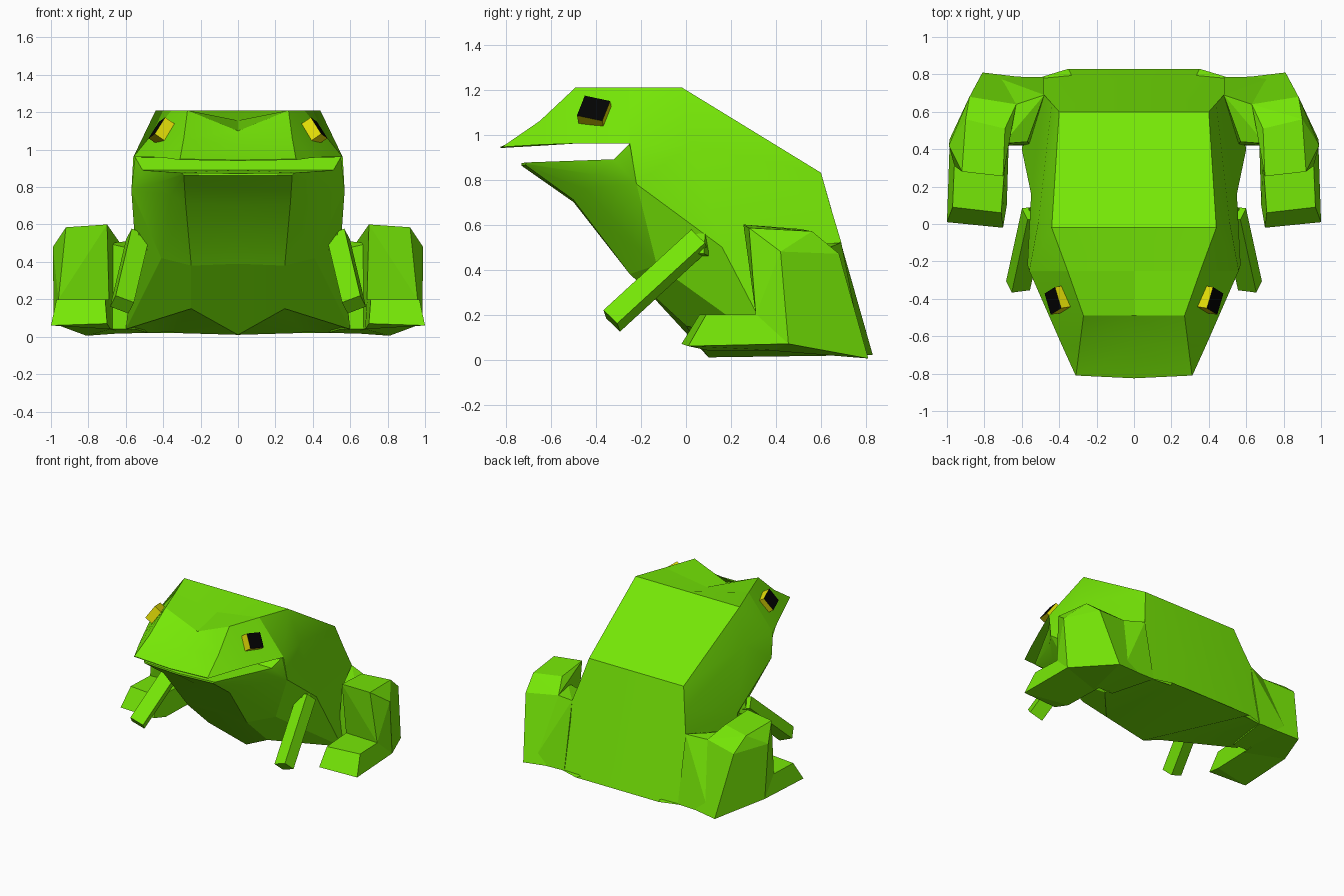
import bpy, bmesh, math
from mathutils import Vector, Matrix

if "Cube" in bpy.data.objects:
    bpy.data.objects.remove(bpy.data.objects["Cube"])


def material(name, rgb):
    m = bpy.data.materials.new(name)
    m.diffuse_color = (*rgb, 1)
    m.use_nodes = True
    m.node_tree.nodes["Principled BSDF"].inputs["Base Color"].default_value = m.diffuse_color
    return m


GREEN = material("skin_green", (0.18, 0.80, 0.002))
YELLOW = material("eye_yellow", (0.80, 0.76, 0.002))
BLACK = material("pupil_black", (0.001, 0.001, 0.001))


def finish(bm, name, mats, smooth=False):
    """Mirror across x = 0 and make the object."""
    bmesh.ops.mirror(bm, geom=bm.verts[:] + bm.edges[:] + bm.faces[:],
                     axis='X', merge_dist=0.001)
    bmesh.ops.recalc_face_normals(bm, faces=bm.faces[:])
    me = bpy.data.meshes.new(name)
    bm.to_mesh(me)
    bm.free()
    ob = bpy.data.objects.new(name, me)
    bpy.context.collection.objects.link(ob)
    for m in mats:
        me.materials.append(m)
    if smooth:
        bpy.context.view_layer.objects.active = ob
        ob.select_set(True)
        bpy.ops.object.shade_smooth_by_angle(angle=math.radians(28))
        ob.select_set(False)
    return ob


def half_loft(name, sections):
    """Skin half cross-sections that start and end on the centre line."""
    bm = bmesh.new()
    rows = [[bm.verts.new(p) for p in s] for s in sections]
    for a, b in zip(rows, rows[1:]):
        for i in range(len(a) - 1):
            bm.faces.new((a[i], a[i + 1], b[i + 1], b[i]))
    bm.faces.new(rows[0])
    bm.faces.new(rows[-1])
    return finish(bm, name, [GREEN], True)


def hull(name, points):
    bm = bmesh.new()
    for p in points:
        bm.verts.new(p)
    bmesh.ops.convex_hull(bm, input=bm.verts[:])
    loose = [v for v in bm.verts if not v.link_faces]
    bmesh.ops.delete(bm, geom=loose, context='VERTS')
    bmesh.ops.dissolve_limit(bm, angle_limit=math.radians(7),
                             verts=bm.verts[:], edges=bm.edges[:])
    return finish(bm, name, [GREEN])


def beam(name, p, q, w, h, roll=0):
    """Square bar from p to q, turned about its axis."""
    p, q = Vector(p), Vector(q)
    d = (q - p).normalized()
    u = d.cross(Vector((0, 0, 1))).normalized()
    u = Matrix.Rotation(math.radians(roll), 3, d) @ u
    v = d.cross(u) * h / 2
    u = u * w / 2
    return hull(name, [e + a * u + b * v for e in (p, q) for a in (-1, 1) for b in (-1, 1)])


# Trunk: rump, shoulders, throat
half_loft("body", [
    [(0, .6, .83), (.40, .6, .83), (.44, .645, .67), (.48, .69, .52),
     (.53, .775, .02), (.35, .83, .02), (0, .83, .02)],
    [(0, -.02, 1.21), (.44, -.02, 1.21), (.51, .02, .95), (.55, .16, .5),
     (.60, .40, .04), (.25, 0, .15), (0, .1, .01)],
    [(0, -.25, 1.156), (.355, -.25, 1.21), (.56, -.25, .96), (.57, -.22, .78),
     (.41, -.13, .42), (.25, -.25, .38), (0, -.25, .39)]])

# Upper head with the dip between the brows
half_loft("head", [
    [(0, -.25, 1.156), (.355, -.25, 1.21), (.56, -.25, .96), (0, -.25, .96)],
    [(0, -.49, 1.10), (.27, -.49, 1.21), (.455, -.49, .96), (0, -.49, .96)],
    [(0, -.65, 1.02), (.29, -.65, 1.06), (.385, -.65, .955), (0, -.65, .95)],
    [(0, -.825, .945), (.31, -.81, .95), (.312, -.81, .945), (0, -.825, .94)]])

# Lower jaw
half_loft("lower_jaw", [
    [(0, -.25, .95), (.55, -.25, .96), (.57, -.22, .78), (.41, -.13, .42),
     (.25, -.25, .38), (0, -.25, .39)],
    [(0, -.32, .89), (.51, -.32, .89), (.44, -.39, .82), (.36, -.45, .76),
     (.28, -.5, .71), (0, -.5, .70)],
    [(0, -.73, .873), (.30, -.71, .876), (.297, -.711, .872), (.293, -.712, .868),
     (.29, -.713, .864), (0, -.73, .861)]])

# Hind legs
hull("hind_shin", [
    (.70, .255, .60), (.92, .28, .585), (.90, .56, .57), (.69, .51, .58),
    (.88, .68, .47), (.63, .64, .50), (.99, .42, .48), (.985, .455, .07),
    (.81, .81, .005), (.96, .31, .20), (.69, .32, .20), (.68, .38, .04), (.60, .785, .02)])
hull("hind_thigh", [
    (.63, .64, .50), (.48, .69, .52), (.57, .44, .47), (.70, .43, .50),
    (.48, .785, .02), (.75, .79, .015), (.55, .42, .04), (.72, .42, .04)])
hull("hind_foot", [
    (.71, .06, .20), (.97, .09, .20), (.70, -.02, .07), (1.0, .01, .06),
    (.96, .33, .20), (.69, .33, .20), (.985, .455, .07), (.67, .43, .04), (.68, .1, .04)])

# Front legs
beam("front_leg", (.535, .06, .53), (.62, -.33, .172), .105, .09, 28)
beam("front_shoulder", (.41, .10, .49), (.55, .045, .515), .08, .09)

# Eyes: tilted boxes with a dark outer face
bm = bmesh.new()
out = Vector((.80, -.12, .55)).normalized()
along = Vector((-.1, .85, -.40))
along = (along - along.dot(out) * out).normalized()
up = out.cross(along)
frame = Matrix((out, along, up)).transposed().to_4x4()
frame.translation = (.395, -.405, 1.09)
bmesh.ops.create_cube(bm, size=1, matrix=frame @ Matrix.Diagonal((.095, .12, .11, 1)))
bm.normal_update()
max(bm.faces, key=lambda f: f.normal.dot(out)).material_index = 1
finish(bm, "eyes", [YELLOW, BLACK])
